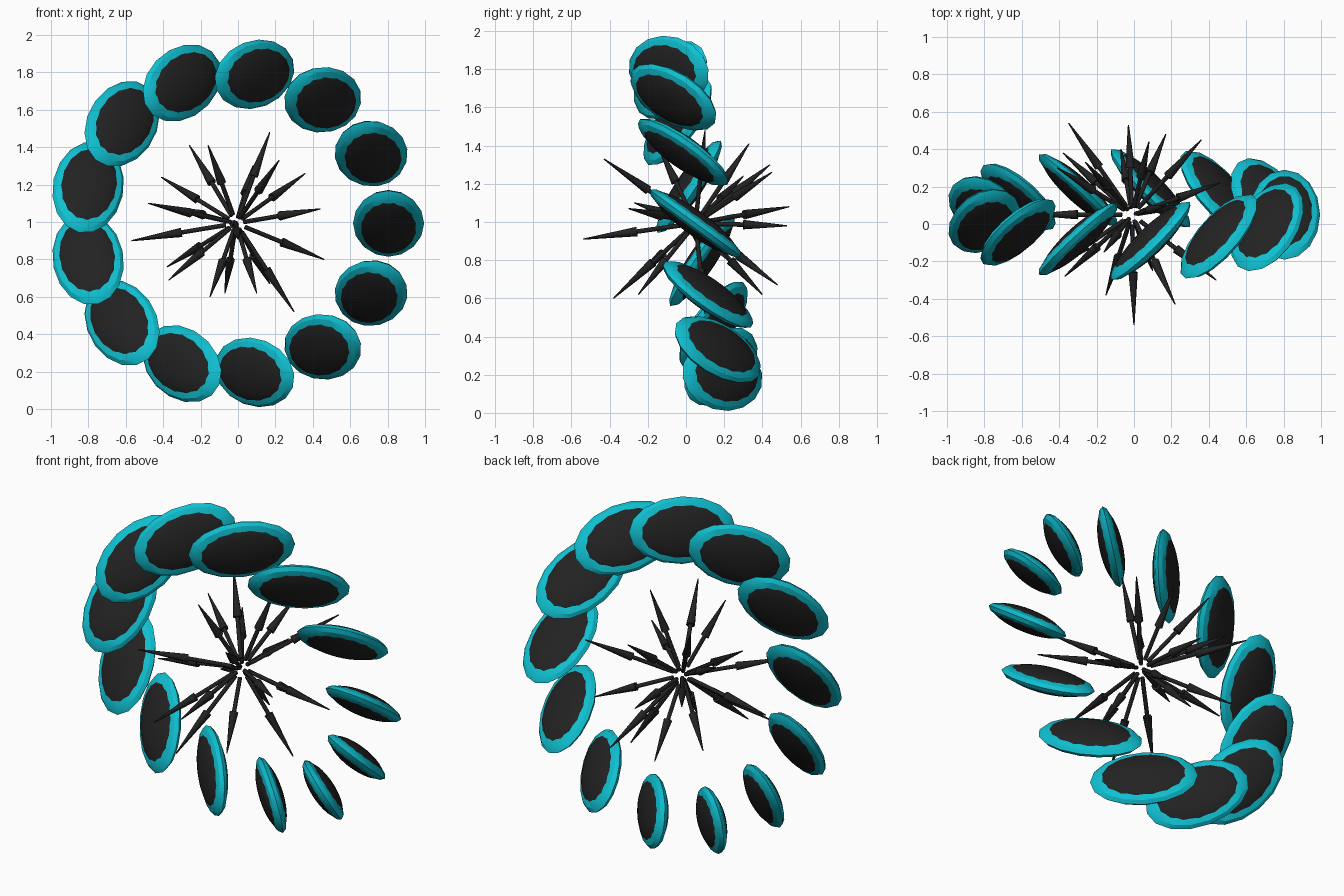
import bpy, bmesh, math
from mathutils import Matrix, Vector

cube = bpy.data.objects.get("Cube")
if cube:
    bpy.data.objects.remove(cube, do_unlink=True)


def make_material(name, color):
    mat = bpy.data.materials.new(name)
    mat.use_nodes = True
    mat.diffuse_color = color
    mat.node_tree.nodes["Principled BSDF"].inputs["Base Color"].default_value = color
    return mat


teal = make_material("teal", (0.005, 0.53, 0.64, 1))
black = make_material("black", (0.016, 0.016, 0.016, 1))

CENTER = Vector((-0.01, 0.05, 0.993))
COUNT = 13
RING_RADIUS = 0.815
TILT = Matrix.Rotation(math.radians(10), 3, "X")
PITCH = math.radians(46)
DISC_SIZE = Vector((0.19, 0.297, 0.055))   # radial, long and thickness half sizes


def finish(name, bm, mat, angle):
    mesh = bpy.data.meshes.new(name)
    bmesh.ops.recalc_face_normals(bm, faces=bm.faces[:])
    bm.to_mesh(mesh)
    bm.free()
    mesh.materials.append(mat)
    obj = bpy.data.objects.new(name, mesh)
    bpy.context.collection.objects.link(obj)
    bpy.ops.object.select_all(action="DESELECT")
    obj.select_set(True)
    bpy.context.view_layer.objects.active = obj
    bpy.ops.object.shade_smooth_by_angle(angle=math.radians(angle))
    return obj


def ellipsoid(name, size, frame, location, segments, rings, mat):
    bm = bmesh.new()
    bmesh.ops.create_uvsphere(bm, u_segments=segments, v_segments=rings, radius=1)
    matrix = Matrix.Translation(location) @ frame.to_4x4() @ Matrix.Diagonal(size).to_4x4()
    bmesh.ops.transform(bm, matrix=matrix, verts=bm.verts)
    return finish(name, bm, mat, 30)


# Ring of pitched oval discs, each with a dark lens bulging through both faces
for i in range(COUNT):
    a = math.tau * i / COUNT
    radial = Vector((math.cos(a), 0, math.sin(a)))
    tangent = Vector((-math.sin(a), 0, math.cos(a)))
    long_axis = tangent * math.sin(PITCH) - Vector((0, math.cos(PITCH), 0))
    normal = radial.cross(long_axis)
    frame = TILT @ Matrix((radial, long_axis, normal)).transposed()
    location = CENTER + TILT @ radial * RING_RADIUS
    ellipsoid(f"disc_{i + 1}", DISC_SIZE, frame, location, 16, 8, teal)
    lens_size = Vector((DISC_SIZE.x * 0.9, DISC_SIZE.y * 0.9, DISC_SIZE.z * 1.18))
    ellipsoid(f"disc_lens_{i + 1}", lens_size, frame, location, 32, 16, black)


# Burst of spikes: a thin shaft with a long pointed head
def add_cone(bm, axis, start, end, r1, r2):
    turn = axis.to_track_quat("Z", "Y").to_matrix().to_4x4()
    place = Matrix.Translation(CENTER + axis * (start + end) / 2) @ turn
    bmesh.ops.create_cone(bm, cap_ends=True, segments=8, radius1=r1, radius2=r2,
                          depth=end - start, matrix=place)


SPIKE_TIPS = [
    # front
    (0, -.54, .91), (.22, -.43, 1.33), (.44, -.3, 1.07), (-.15, -.38, .6),
    (-.48, -.27, 1.1), (-.37, -.28, .69), (-.16, -.15, 1.41),
    # middle
    (.17, .1, 1.48), (.46, .22, .8), (.3, .1, .52), (-.57, .05, .9),
    (-.41, .3, 1.24), (.1, -.25, .62),
    # back
    (.36, .45, 1.26), (-.26, .33, 1.41), (-.35, .54, 1.08), (-.03, .53, .98),
    (.17, .48, .67), (-.07, .4, .62), (-.38, .38, .76), (.08, .44, 1.3),
]
for i, tip in enumerate(SPIKE_TIPS):
    reach = Vector(tip) - CENTER
    length, axis = reach.length, reach.normalized()
    bm = bmesh.new()
    add_cone(bm, axis, 0.055, length * 0.54, 0.012, 0.012)
    add_cone(bm, axis, length * 0.52, length, 0.025, 0.003)
    finish(f"spike_{i + 1}", bm, black, 50)
